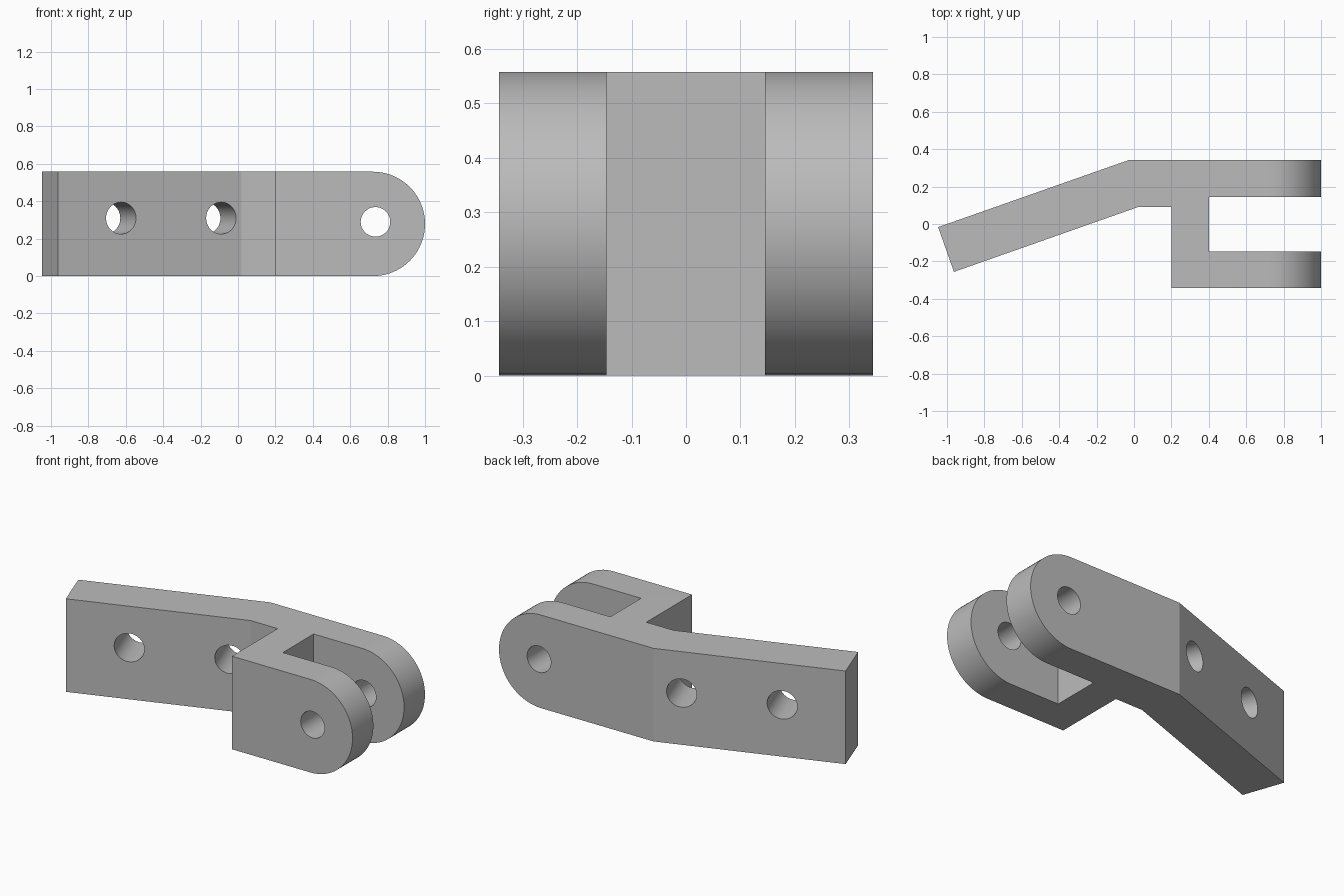
import bpy
import bmesh
from math import sin, cos, pi, radians
from mathutils import Matrix, Vector

HEIGHT = 0.558
R = HEIGHT / 2
BEND = radians(19.4)
THICK = 0.254

old = bpy.data.objects.get("Cube")
if old:
    bpy.data.objects.remove(old, do_unlink=True)

grey = bpy.data.materials.new("plain grey")
grey.use_nodes = True
grey.diffuse_color = (0.5, 0.5, 0.5, 1)
grey.node_tree.nodes["Principled BSDF"].inputs["Base Color"].default_value = (0.5, 0.5, 0.5, 1)


def prism(name, outline, depth, matrix=Matrix()):
    """Extrude a flat outline along its local z, then place it."""
    bm = bmesh.new()
    face = bm.faces.new([bm.verts.new((x, y, 0)) for x, y in outline])
    grown = bmesh.ops.extrude_face_region(bm, geom=[face])["geom"]
    bmesh.ops.translate(bm, vec=(0, 0, depth),
                        verts=[v for v in grown if isinstance(v, bmesh.types.BMVert)])
    bm.transform(matrix)
    bmesh.ops.recalc_face_normals(bm, faces=bm.faces)
    mesh = bpy.data.meshes.new(name)
    bm.to_mesh(mesh)
    bm.free()
    mesh.materials.append(grey)
    obj = bpy.data.objects.new(name, mesh)
    bpy.context.collection.objects.link(obj)
    return obj


def arc(radius, start, end, steps):
    return [(radius * cos(start + (end - start) * i / steps),
             radius * sin(start + (end - start) * i / steps)) for i in range(steps + 1)]


def across(x, y, z, turn):
    """Frame with local x along the plate, local y up, local z through it."""
    return (Matrix.Translation((x, y, z)) @ Matrix.Rotation(turn, 4, "Z")
            @ Matrix.Rotation(pi / 2, 4, "X") @ Matrix.Translation((0, 0, -0.6)))


# Plan outline: bent arm, web and two fork prongs, overlong at the rounded ends
along = Vector((cos(BEND), sin(BEND)))
normal = Vector((sin(BEND), -cos(BEND)))
tip = Vector((-1, 0))
back = tip - along * 0.05
front = back + normal * THICK
plan = [back, front, (0.02, 0.09), (0.2, 0.09), (0.2, -0.343), (1.05, -0.343),
        (1.05, -0.146), (0.4, -0.146), (0.4, 0.145), (1.05, 0.145),
        (1.05, 0.343), (-0.025, 0.343)]
bracket = prism("bent_fork_bracket", plan, HEIGHT)

# Cutters: rounded ends
E = R + 0.15
end_shape = arc(R, -pi / 2, pi / 2, 40) + [(0, E), (E, E), (E, -E), (0, -E)]
arm_centre = tip + along * R
cutters = [
    prism("fork_end_cutter", end_shape, 1.2, across(1 - R, 0, R, 0)),
    prism("arm_end_cutter", end_shape, 1.2,
          across(arm_centre.x, arm_centre.y, R, BEND + pi)),
]

# Cutters: pin hole through the fork and two holes square to the arm
circle = arc(1, 0, 2 * pi, 48)[:-1]
for name, x, y, z, r, turn in [("fork_pin_hole", 0.735, 0, 0.29, 0.079, 0),
                               ("arm_outer_hole", -0.625, -0.138, 0.31, 0.085, BEND),
                               ("arm_inner_hole", -0.09, 0.051, 0.31, 0.085, BEND)]:
    # Arm holes stop short of the fork's front prong
    depth = 1.2 if turn == 0 else 0.7
    cutters.append(prism(name, [(a * r, b * r) for a, b in circle], depth, across(x, y, z, turn)))

for cutter in cutters:
    cutter.hide_render = True
    cutter.hide_viewport = True
    mod = bracket.modifiers.new(cutter.name, "BOOLEAN")
    mod.operation = "DIFFERENCE"
    mod.solver = "EXACT"
    mod.object = cutter

# Apply the cuts, then shade the curved walls smoothly
bpy.context.view_layer.update()
cut_mesh = bpy.data.meshes.new_from_object(
    bracket.evaluated_get(bpy.context.evaluated_depsgraph_get()))
bracket.modifiers.clear()
bracket.data = cut_mesh
for cutter in cutters:
    bpy.data.objects.remove(cutter, do_unlink=True)

bpy.ops.object.select_all(action="DESELECT")
bracket.select_set(True)
bpy.context.view_layer.objects.active = bracket
bpy.ops.object.shade_smooth_by_angle(angle=radians(15))
